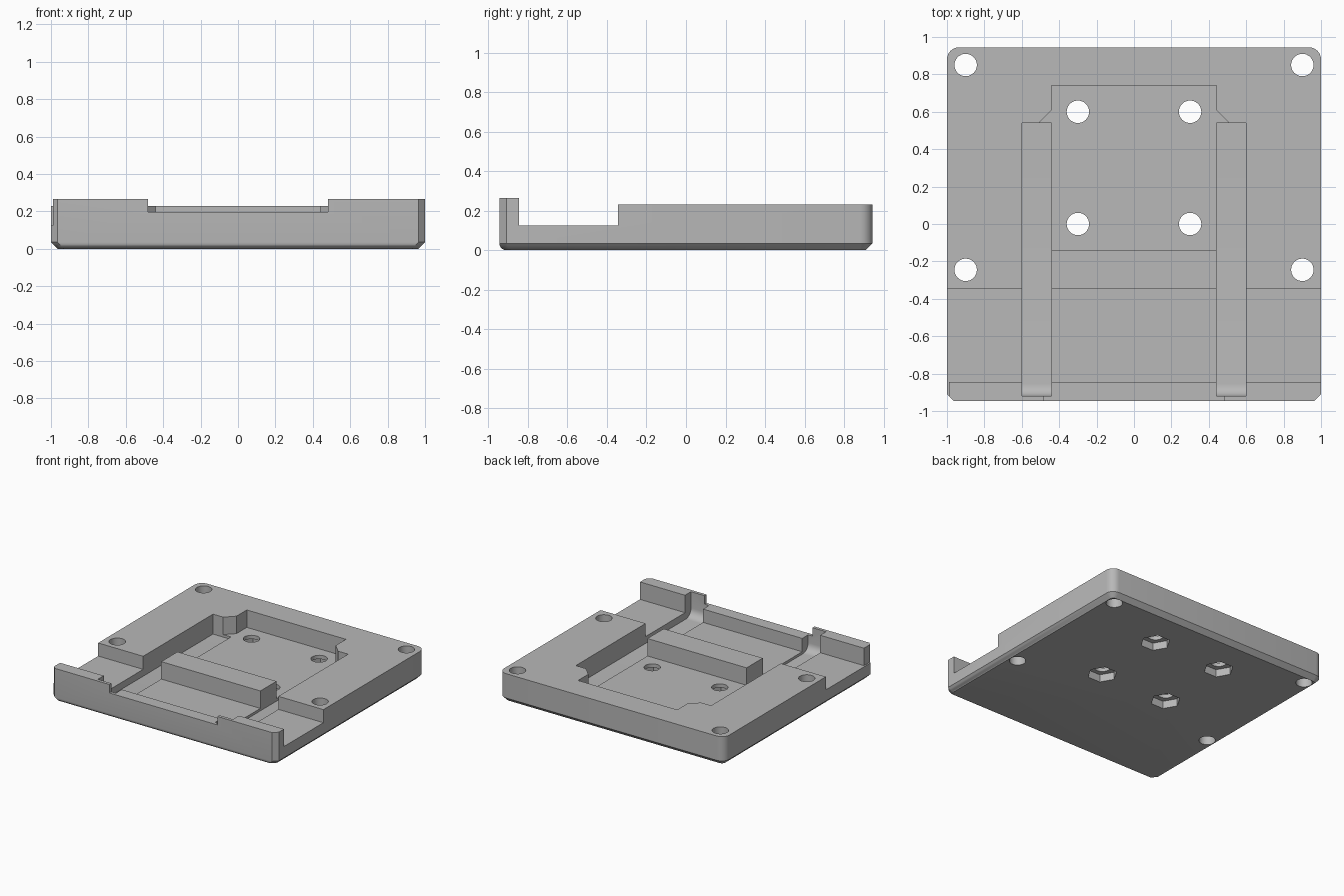
import bpy, bmesh, math
from math import sin, cos, pi, sqrt

if "Cube" in bpy.data.objects:
    bpy.data.objects.remove(bpy.data.objects["Cube"])

grey = bpy.data.materials.new("mid_grey")
grey.use_nodes = True
COLOUR = (0.48, 0.48, 0.48, 1)
grey.diffuse_color = COLOUR
grey.node_tree.nodes["Principled BSDF"].inputs["Base Color"].default_value = COLOUR

HALF_Y = 0.945      # half depth of the plate
TOP, WALL_TOP = 0.23, 0.265
SHELF, FLOOR, CHANNEL = 0.125, 0.09, 0.07
EDGE = 0.035        # bottom edge break
BACK_R = 0.065      # rounded back corners


def loft(name, rings):
    """Closed solid through rings that have equal point counts."""
    bm = bmesh.new()
    loops = [[bm.verts.new(p) for p in ring] for ring in rings]
    n = len(loops[0])
    for a, b in zip(loops, loops[1:]):
        for i in range(n):
            j = (i + 1) % n
            bm.faces.new((a[i], a[j], b[j], b[i]))
    bm.faces.new(loops[0][::-1])
    bm.faces.new(loops[-1])
    bmesh.ops.recalc_face_normals(bm, faces=bm.faces)
    mesh = bpy.data.meshes.new(name)
    bm.to_mesh(mesh)
    bm.free()
    ob = bpy.data.objects.new(name, mesh)
    bpy.context.collection.objects.link(ob)
    mesh.materials.append(grey)
    return ob


def prism(name, points, z0, z1):
    return loft(name, [[(x, y, z) for x, y in points] for z in (z0, z1)])


def box(name, x0, x1, y0, y1, z0, z1=1):
    return prism(name, [(x0, y0), (x1, y0), (x1, y1), (x0, y1)], z0, z1)


def ngon(x, y, r, n):
    return [(x + r * cos(2 * pi * i / n), y + r * sin(2 * pi * i / n)) for i in range(n)]


def outline(z, side, front):
    """Plate outline: clipped front corners, rounded back corners."""
    x, y = 1 - side, -HALF_Y + front
    pts = [(-x + EDGE, y), (x - EDGE, y), (x, y + EDGE)]
    r = BACK_R - side
    for cx, start in ((1 - BACK_R, 0), (-1 + BACK_R, pi / 2)):
        for i in range(7):
            a = start + pi / 2 * i / 6
            pts.append((cx + r * cos(a), HALF_Y - BACK_R + r * sin(a)))
    pts.append((-x, y + EDGE))
    return [(px, py, z) for px, py in pts]


# Plate body: straight chamfer on sides and back, rounded front edge
rings = []
for i in range(6):
    a = pi / 2 * i / 5
    z = EDGE * (1 - cos(a))
    rings.append(outline(z, EDGE - z, EDGE * (1 - sin(a))))
rings.append(outline(WALL_TOP, 0, 0))
plate = loft("mounting_plate", rings)

cutters = []
# Rear top level, side shelves and the lower middle floor
cutters.append(box("rear_level_cut", -2, 2, -0.345, 2, TOP))
cutters.append(box("shelf_cut", -2, 2, -0.845, -0.345, SHELF))
cutters.append(box("middle_floor_cut", -0.45, 0.45, -0.845, -0.345, FLOOR))
# Front wall: stepped left end and low centre
cutters.append(box("wall_end_cut", -2, -0.988, -2, -0.6, SHELF))
cutters.append(box("wall_notch_cut", -0.48, 0.48, -2, -0.7, 0.197))
# Pocket with angled corners running into the channels
half = [(0.44, -0.14), (0.44, 0.5), (0.55, 0.5), (0.44, 0.61), (0.44, 0.74)]
cutters.append(prism("pocket_cut", half + [(-x, y) for x, y in reversed(half)], FLOOR, 1))

# Side channels, curving up into the front wall
r = 0.065
profile = [(-0.92, 1)]
for i in range(7):
    a = pi / 2 * i / 6
    profile.append((-0.92 + r * (1 - cos(a)), CHANNEL + r * (1 - sin(a))))
profile += [(0.54, CHANNEL), (0.54, 1)]
for s in (-1, 1):
    cutters.append(loft("channel_cut", [[(s * x, y, z) for y, z in profile]
                                        for x in (0.44, 0.6)]))

# Corner holes, inner bolt holes and hexagonal nut recesses below
for s in (-1, 1):
    for y in (-0.245, 0.85):
        cutters.append(prism("corner_hole_cut", ngon(s * 0.9, y, 0.06, 32), -1, 1))
    for y in (0, 0.6):
        cutters.append(prism("bolt_hole_cut", ngon(s * 0.3, y, 0.06, 32), -1, 1))
        cutters.append(prism("nut_recess_cut", ngon(s * 0.3, y, 0.11, 6), -1, 0.06))

bpy.context.view_layer.objects.active = plate
for cutter in cutters:
    cutter.hide_render = True
    mod = plate.modifiers.new("cut", "BOOLEAN")
    mod.operation, mod.solver, mod.object = "DIFFERENCE", "EXACT", cutter
    bpy.ops.object.modifier_apply(modifier=mod.name)
    bpy.data.objects.remove(cutter)

# Smooth curved walls, keep edges sharp
bpy.ops.object.select_all(action="DESELECT")
plate.select_set(True)
bpy.ops.object.shade_smooth_by_angle(angle=math.radians(30))
